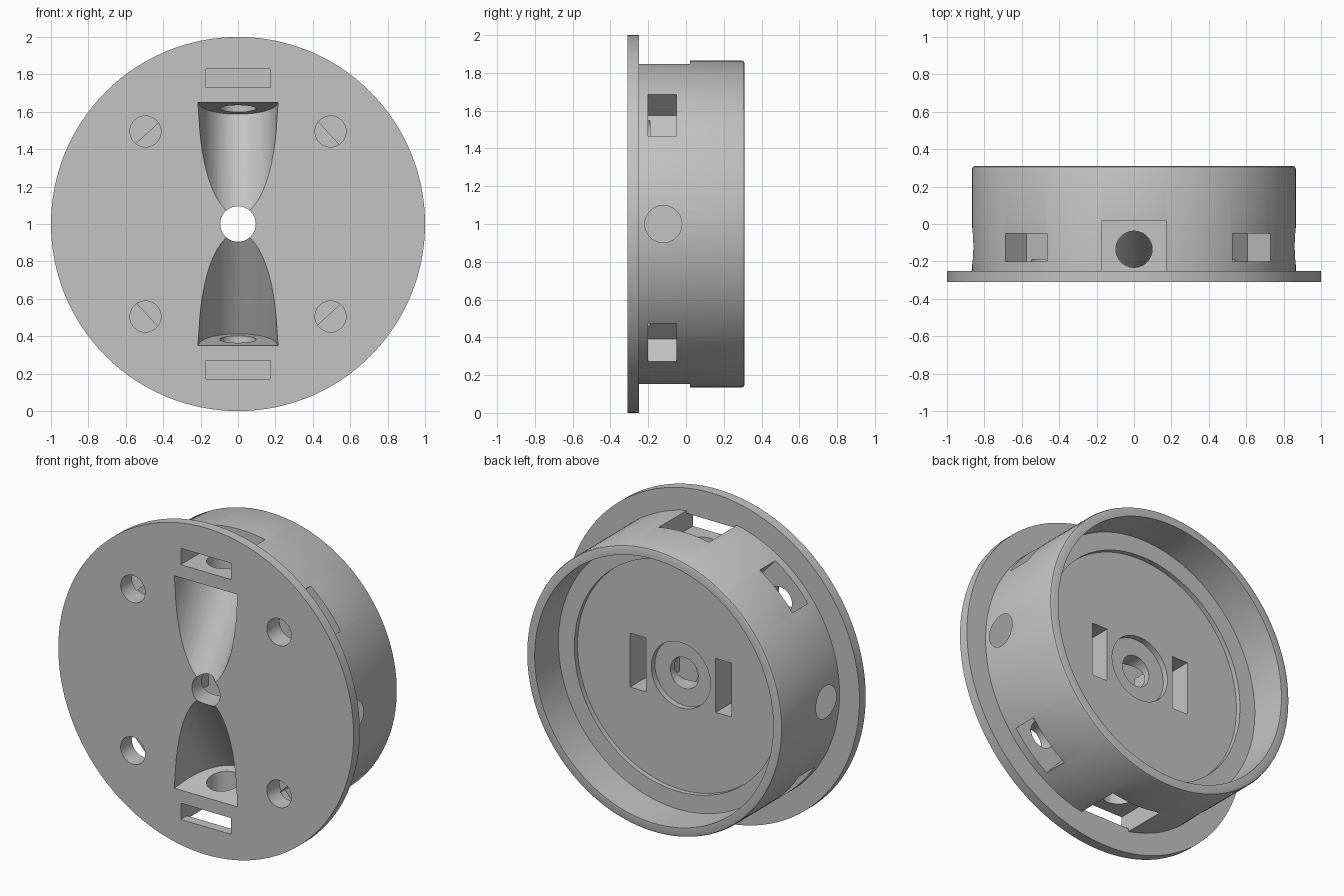
import bpy, bmesh, math
from mathutils import Matrix, Vector

if "Cube" in bpy.data.objects:
    bpy.data.objects.remove(bpy.data.objects["Cube"], do_unlink=True)

grey = bpy.data.materials.new("plain_grey")
grey.use_nodes = True
colour = (0.55, 0.55, 0.55, 1)
grey.diffuse_color = colour
grey.node_tree.nodes["Principled BSDF"].inputs["Base Color"].default_value = colour

CENTRE = Matrix.Translation((0, 0, 1))


def make(name, bm):
    bmesh.ops.recalc_face_normals(bm, faces=bm.faces)
    bm.transform(CENTRE)
    mesh = bpy.data.meshes.new(name)
    bm.to_mesh(mesh)
    bm.free()
    mesh.materials.append(grey)
    ob = bpy.data.objects.new(name, mesh)
    bpy.context.collection.objects.link(ob)
    return ob


def box(name, low, high, turn=0):
    low, high = Vector(low), Vector(high)
    bm = bmesh.new()
    place = Matrix.Translation((low + high) / 2) @ Matrix.Diagonal((*(high - low), 1))
    bmesh.ops.create_cube(bm, size=1, matrix=Matrix.Rotation(turn, 4, 'Y') @ place)
    return make(name, bm)


def rod(name, start, end, radius):
    start, end = Vector(start), Vector(end)
    axis = end - start
    bm = bmesh.new()
    place = Matrix.Translation((start + end) / 2) @ axis.to_track_quat('Z', 'Y').to_matrix().to_4x4()
    bmesh.ops.create_cone(bm, cap_ends=True, segments=48, radius1=radius,
                          radius2=radius, depth=axis.length, matrix=place)
    return make(name, bm)


def trough(name, side):
    # half section as (half width, depth), swept along a sloping floor
    half = [(0.215, -0.15), (0.215, 0)]
    steps = 14
    half += [(0.21 * math.cos(a), 0.33 * math.sin(a) ** 0.95)
             for a in (i * math.pi / 2 / steps for i in range(1, steps))]
    section = half + [(0, 0.33)] + [(-x, d) for x, d in reversed(half)]
    bm = bmesh.new()
    ends = []
    for dy, dz in ((0, 0), (-0.396, -0.648)):
        ends.append([bm.verts.new((x, -0.31 + d + dy, side * (0.65 - 0.19 * d + dz)))
                     for x, d in section])
    a, b = ends
    n = len(a)
    for i in range(n):
        j = (i + 1) % n
        bm.faces.new((a[i], a[j], b[j], b[i]))
    bm.faces.new(a)
    bm.faces.new(b)
    return make(name, bm)


# turned body: front flange, wall with rounded rim, stepped back recess
profile = [(0, -0.31), (1, -0.31), (1, -0.25), (0.865, -0.25), (0.865, 0.295),
           (0.861, 0.306), (0.85, 0.31), (0.808, 0.31), (0.808, 0.08), (0.70, 0.08),
           (0.70, 0.05), (0.20, 0.05), (0.20, 0.015), (0, 0.015)]
bm = bmesh.new()
points = [bm.verts.new((r, y, 0)) for r, y in profile]
edges = [bm.edges.new(pair) for pair in zip(points, points[1:])]
bmesh.ops.spin(bm, geom=points + edges, cent=(0, 0, 0), axis=(0, 1, 0),
               angle=math.tau, steps=128, use_duplicate=False)
bmesh.ops.remove_doubles(bm, verts=bm.verts, dist=0.0001)
body = make("flanged_housing", bm)

# cutters
cutters = [rod("centre_bore", (0, -0.5, 0), (0, 0.5, 0), 0.095),
           rod("cross_bore", (-1.1, -0.12, 0), (1.1, -0.12, 0), 0.098)]
for s in (1, -1):
    cutters.append(trough("trough_cutter", s))
    cutters.append(rod("trough_hole", (0, -0.135, s * 0.5), (0, -0.135, s * 0.8), 0.097))
    cutters.append(box("flange_slot", (-0.17, -0.4, s * 0.78 - 0.05), (0.17, -0.1, s * 0.78 + 0.05)))
    cutters.append(box("wall_slot", (-0.17, -0.25, s * 0.88 - 0.15), (0.17, 0.02, s * 0.88 + 0.15)))
    cutters.append(box("back_slot", (s * 0.29 - 0.054, -0.28, -0.165), (s * 0.29 + 0.054, 0.2, 0.165)))
for k in range(4):
    turn = math.radians(42.5 + 90 * k)
    cutters.append(box("side_pocket", (0.687, -0.2, -0.15), (1.1, -0.05, 0.15), -turn))
    a = math.radians(45 + 90 * k)
    x, z = 0.7 * math.cos(a), 0.7 * math.sin(a)
    cutters.append(rod("mounting_hole", (x, -0.4, z), (x, -0.19, z), 0.083))

bpy.context.view_layer.objects.active = body
for ob in bpy.context.selected_objects:
    ob.select_set(False)
body.select_set(True)
for cutter in cutters:
    cutter.hide_render = True
    mod = body.modifiers.new("cut", 'BOOLEAN')
    mod.operation = 'DIFFERENCE'
    mod.solver = 'EXACT'
    mod.object = cutter
    bpy.ops.object.modifier_apply(modifier=mod.name)
    bpy.data.objects.remove(cutter, do_unlink=True)

bpy.ops.object.shade_smooth_by_angle(angle=math.radians(30))
